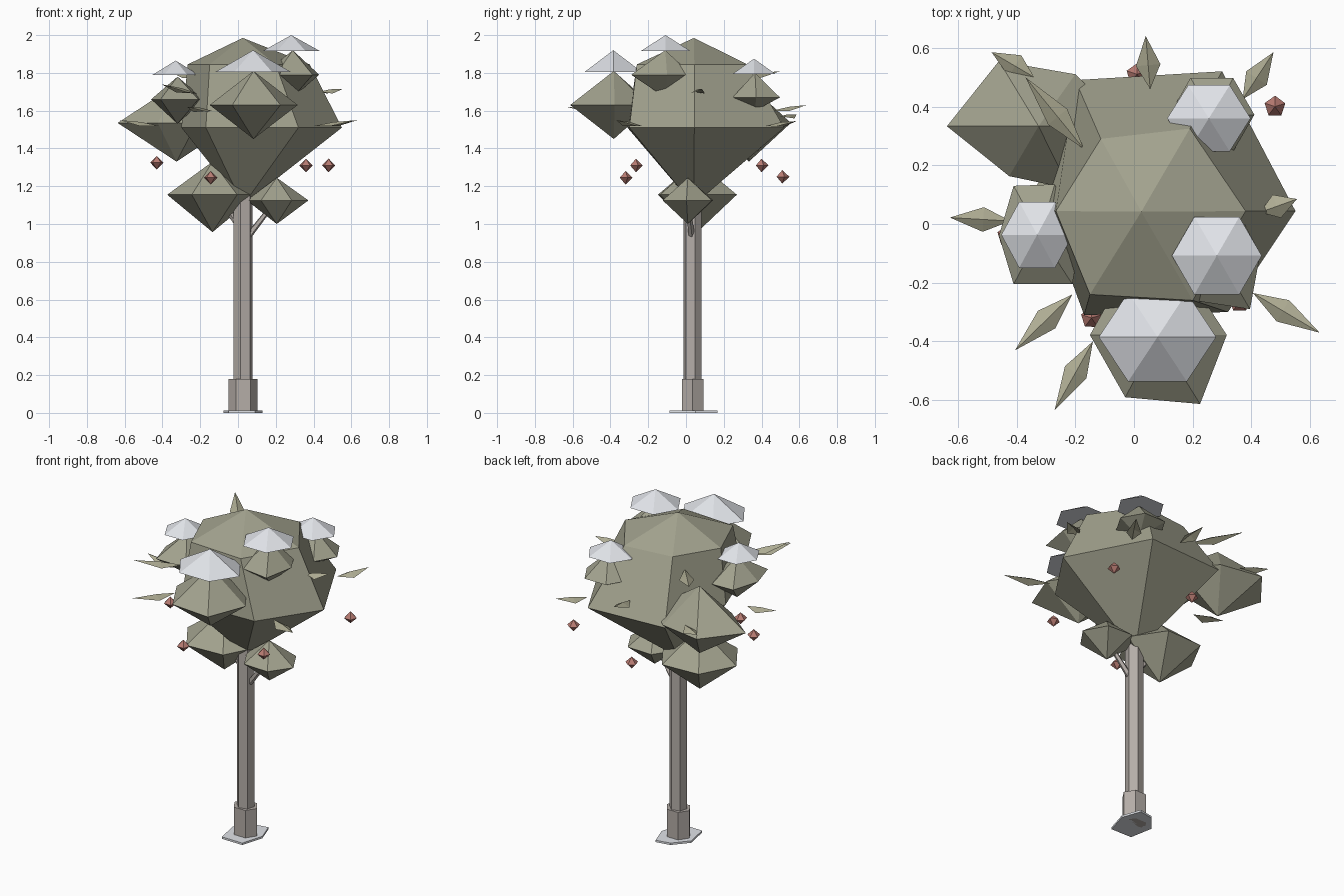
import bpy
from math import cos, sin, pi
from mathutils import Vector


def material(name, rgb):
    m = bpy.data.materials.new(name)
    m.diffuse_color = (*rgb, 1)
    return m


GREEN = material("foliage", (0.36, 0.36, 0.27))
LEAF = material("leaf", (0.42, 0.41, 0.29))
BARK = material("bark", (0.46, 0.42, 0.39))
SNOW = material("snow", (0.75, 0.77, 0.81))
RED = material("berry", (0.48, 0.20, 0.17))


def mesh(name, verts, faces, mat):
    me = bpy.data.meshes.new(name)
    me.from_pydata(verts, [], faces)
    ob = bpy.data.objects.new(name, me)
    bpy.context.collection.objects.link(ob)
    me.materials.append(mat)
    return ob


def ring(cx, cy, rx, ry, n=6, turn=0):
    return [(cx + rx * cos(turn + 2 * pi * i / n),
             cy + ry * sin(turn + 2 * pi * i / n)) for i in range(n)]


def stack(name, layers, mat, top=None, bottom=None):
    """Join (outline, z) layers bottom to top; close ends with a point or a flat cap."""
    n = len(layers[0][0])
    verts = [(x, y, z) for pts, z in layers for x, y in pts]
    faces = [(k * n + i, k * n + (i + 1) % n, (k + 1) * n + (i + 1) % n, (k + 1) * n + i)
             for k in range(len(layers) - 1) for i in range(n)]
    t = (len(layers) - 1) * n
    if top:
        verts.append(top)
        faces += [(t + i, t + (i + 1) % n, len(verts) - 1) for i in range(n)]
    else:
        faces.append(tuple(range(t, t + n)))
    if bottom:
        verts.append(bottom)
        faces += [((i + 1) % n, i, len(verts) - 1) for i in range(n)]
    else:
        faces.append(tuple(reversed(range(n))))
    return mesh(name, verts, faces, mat)


def clump(name, cx, cy, z, top, bottom, outline, mat=GREEN):
    return stack(name, [(outline, z)], mat, (cx, cy, top), (cx, cy, bottom))


def rod(name, a, b, r0, r1, n=5):
    a, b = Vector(a), Vector(b)
    q = (b - a).to_track_quat('Z', 'Y')
    verts = [p + q @ Vector((r * x, r * y, 0)) for p, r in ((a, r0), (b, r1))
             for x, y in ring(0, 0, 1, 1, n)]
    faces = [(i, (i + 1) % n, n + (i + 1) % n, n + i) for i in range(n)]
    faces += [tuple(reversed(range(n))), tuple(range(n, 2 * n))]
    return mesh(name, verts, faces, BARK)


def leaf(name, root, tip, z0, z1, w=0.042):
    r, t = Vector((*root, z0)), Vector((*tip, z1))
    d = (t - r).normalized()
    side = Vector((-d.y, d.x, 0)).normalized() * w
    mid = r.lerp(t, 0.45)
    low = Vector((0, 0, 0.016))
    return mesh(name, [r, mid + side - low, t, mid - side - low, mid + low * 0.4],
                [(0, 4, 1), (1, 4, 2), (2, 4, 3), (3, 4, 0)], LEAF)


# Trunk, foot and snow patch
TX, TY = 0.027, 0.035
stack("ground_snow", [([(-0.05, -0.085), (0.09, -0.087), (0.13, 0.05), (0.09, 0.166),
                        (0.0, 0.15), (-0.077, 0.06)], z) for z in (0, 0.012)], SNOW)
stack("trunk_foot", [(ring(TX, TY, 0.076, 0.066), z) for z in (0, 0.18)], BARK)
stack("trunk", [(ring(TX, TY, 0.052, 0.05, 6, 0.25), z) for z in (0.17, 1.25)], BARK)

# Short branches under the crown
rod("branch_right", (0.05, 0.03, 0.93), (0.19, 0.01, 1.11), 0.018, 0.012)
rod("branch_left", (0.0, 0.04, 1.0), (-0.12, 0.06, 1.16), 0.018, 0.012)

# Main crown
stack("crown", [
    ([(0.55, 0.044), (0.32, -0.3), (-0.17, -0.31), (-0.3, 0.044), (-0.2, 0.49), (0.3, 0.52)][::-1], 1.51),
    ([(0.38, 0.044), (0.2, -0.26), (-0.15, -0.24), (-0.266, 0.044), (-0.113, 0.29), (0.19, 0.325)][::-1], 1.845),
], GREEN, (0.025, 0.042, 1.985), (0.027, 0.04, 1.1))

# Foliage clumps
clump("clump_front", 0.082, -0.382, 1.63, 1.81, 1.45,
      [(0.316, -0.378), (0.2, -0.2), (-0.04, -0.18), (-0.15, -0.378), (-0.03, -0.59), (0.225, -0.613)])
clump("clump_back_left", -0.325, 0.333, 1.535, 1.74, 1.33,
      [(-0.02, 0.333), (-0.2, 0.51), (-0.46, 0.555), (-0.637, 0.333), (-0.425, 0.163), (-0.22, 0.12)])
clump("clump_left", -0.32, -0.035, 1.66, 1.78, 1.53,
      [(-0.18, -0.035), (-0.27, 0.135), (-0.41, 0.13), (-0.46, -0.04), (-0.41, -0.205), (-0.21, -0.205)])
clump("clump_right", 0.29, -0.11, 1.79, 1.92, 1.67,
      [(0.43, -0.1), (0.36, 0.03), (0.22, 0.02), (0.13, -0.11), (0.2, -0.26), (0.395, -0.29)])
clump("clump_back_right", 0.27, 0.365, 1.67, 1.80, 1.60, ring(0.265, 0.372, 0.145, 0.145))
clump("clump_low_left", -0.135, 0.06, 1.155, 1.33, 0.957, ring(-0.135, 0.06, 0.24, 0.235, 6, 0.05))
clump("clump_low_right", 0.205, 0.01, 1.125, 1.245, 1.0, ring(0.21, 0.01, 0.163, 0.15, 6, -0.05))

# Snow caps
for name, x, y, rx, ry, z0, z1 in (
        ("front", 0.08, -0.385, 0.2, 0.175, 1.805, 1.92),
        ("left", -0.33, -0.037, 0.122, 0.13, 1.79, 1.865),
        ("right", 0.282, -0.108, 0.153, 0.153, 1.915, 2.0),
        ("back_right", 0.255, 0.36, 0.142, 0.13, 1.795, 1.875)):
    stack("snow_cap_" + name, [(ring(x, y, rx, ry), z0)], SNOW, (x, y, z1))

# Berries
for i, (x, y, z) in enumerate([(0.48, 0.4, 1.31), (-0.145, -0.32, 1.245), (0.01, 0.51, 1.25),
                               (0.36, -0.265, 1.31), (-0.43, -0.04, 1.325)]):
    clump(f"berry_{i + 1}", x, y, z, z + 0.036, z - 0.036, ring(x, y, 0.037, 0.037, 5, 0.3), RED)

# Loose leaves: root, tip, root height, tip height
for i, args in enumerate([
        ((0.055, 0.46), (0.04, 0.64), 1.60, 1.63),
        ((0.37, 0.425), (0.475, 0.585), 1.52, 1.545),
        ((0.405, -0.235), (0.632, -0.37), 1.52, 1.55),
        ((0.43, 0.04), (0.555, 0.085), 1.70, 1.715),
        ((-0.21, -0.24), (-0.405, -0.43), 1.69, 1.74),
        ((-0.14, -0.4), (-0.27, -0.633), 1.60, 1.62),
        ((-0.42, 0.01), (-0.627, 0.022), 1.52, 1.55),
        ((-0.17, 0.255), (-0.37, 0.5), 1.77, 1.81),
        ((-0.34, 0.5), (-0.485, 0.585), 1.57, 1.58)]):
    leaf(f"leaf_{i + 1}", *args)
